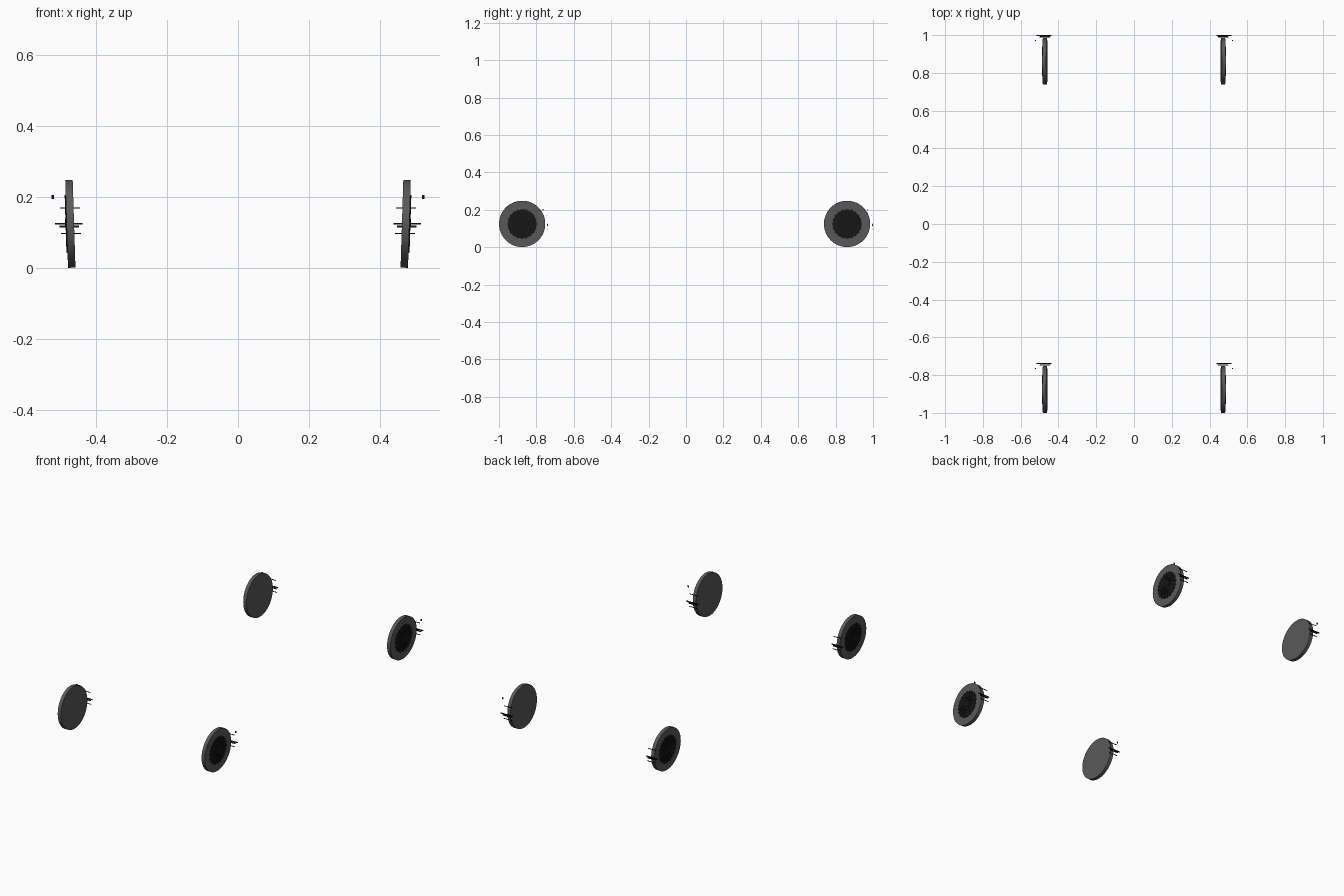
import bpy, math
from mathutils import Matrix, Vector

if "Cube" in bpy.data.objects:
    bpy.data.objects.remove(bpy.data.objects["Cube"])

R, HALF, CX, CZ = 0.1235, 0.0105, 0.4715, 0.1245
CAMBER = math.radians(1.8)


def material(name, v):
    m = bpy.data.materials.new(name)
    m.diffuse_color = (v, v, v, 1)
    m.use_nodes = True
    m.node_tree.nodes["Principled BSDF"].inputs["Base Color"].default_value = m.diffuse_color
    return m


rubber = material("dark_rubber", 0.1)
black = material("black_metal", 0.008)


def finish(name, matrix, mat, smooth=False):
    ob = bpy.context.object
    ob.name = name
    ob.matrix_world = matrix
    ob.data.materials.append(mat)
    if smooth:
        bpy.ops.object.shade_smooth_by_angle(angle=math.radians(30))


def disc(name, base, x0, x1, r, mat, n=64):
    # cylinder along the local x axis from x0 to x1
    bpy.ops.mesh.primitive_cylinder_add(vertices=n, radius=r, depth=abs(x1 - x0))
    m = base @ Matrix.Translation(((x0 + x1) / 2, 0, 0)) @ Matrix.Rotation(math.pi / 2, 4, 'Y')
    finish(name, m, mat, True)


def box(name, matrix, size, mat):
    bpy.ops.mesh.primitive_cube_add(size=1)
    finish(name, matrix @ Matrix.Diagonal((*size, 1)), mat)


# fine bars behind each wheel: x start, x end, y offset, z height, thickness
BARS = [(0.437, 0.515, 0.137, 0.125, 0.005),
        (0.447, 0.502, 0.136, 0.117, 0.006),
        (0.444, 0.500, 0.129, 0.169, 0.003),
        (0.442, 0.498, 0.134, 0.097, 0.003),
        (0.518, 0.525, 0.111, 0.200, 0.010)]

for end, cy in (("front", -0.876), ("rear", 0.861)):
    for side, s in (("right", 1), ("left", -1)):
        tag = f"{end}_{side}"
        base = (Matrix.Translation((s * CX, cy, CZ))
                @ Matrix.Rotation(s * CAMBER, 4, 'Y'))
        # tyre and outer hub plate
        disc(f"tyre_{tag}", base, -HALF, HALF, R, rubber)
        disc(f"hub_plate_{tag}", base, s * 0.008, s * 0.0118, 0.077, black)
        disc(f"hub_cap_{tag}", base, s * 0.008, s * 0.0145, 0.016, black, 24)
        # low radial spokes on the hub
        for i in range(20):
            m = (base @ Matrix.Rotation(i * math.tau / 20, 4, 'X')
                 @ Matrix.Translation((s * 0.0115, 0, 0.046)))
            box(f"spoke_{tag}_{i}", m, (0.004, 0.006, 0.070), black)
        # thin bars behind the tread
        for i, (x0, x1, dy, z, t) in enumerate(BARS):
            m = Matrix.Translation((s * (x0 + x1) / 2, cy + dy, z))
            box(f"rear_bar_{tag}_{i}", m, (x1 - x0, min(t, 0.004), t), black)
